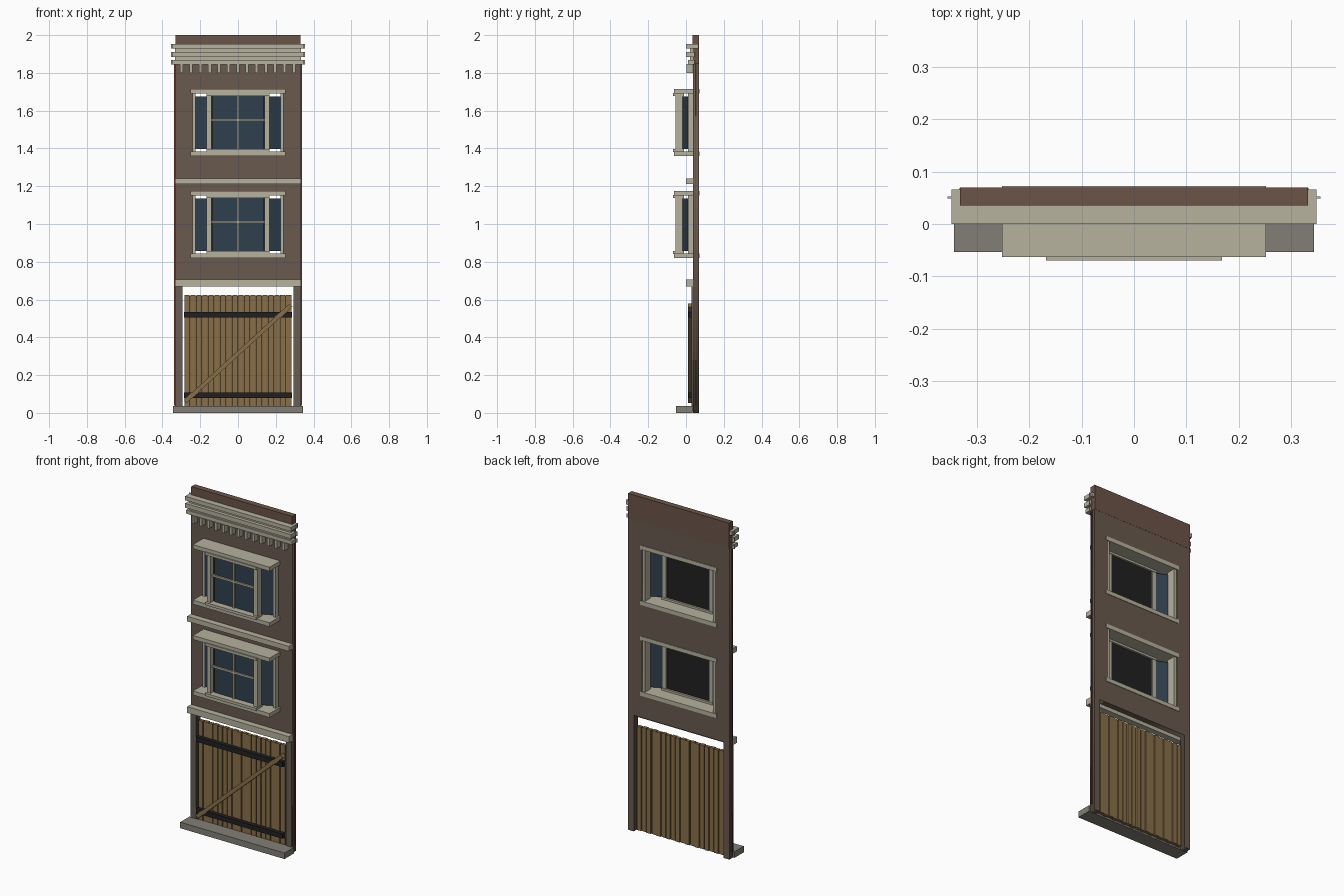
import bpy
from math import atan2, hypot
from mathutils import Matrix

cube = bpy.data.objects.get("Cube")
if cube:
    bpy.data.objects.remove(cube, do_unlink=True)


def material(name, rgb):
    """Flat material from an sRGB colour given in 0..255."""
    lin = [((c / 255 + 0.055) / 1.055) ** 2.4 for c in rgb] + [1]
    m = bpy.data.materials.new(name)
    m.use_nodes = True
    m.diffuse_color = lin
    bsdf = next(n for n in m.node_tree.nodes if n.type == 'BSDF_PRINCIPLED')
    bsdf.inputs["Base Color"].default_value = lin
    bsdf.inputs["Roughness"].default_value = 0.8
    return m


WALL = material("wall brown", (104, 90, 78))
PARAPET = material("parapet brown", (107, 84, 72))
TRIM = material("pale stone", (182, 178, 158))
STONE = material("step grey", (130, 127, 118))
POST = material("post grey brown", (102, 94, 85))
GLASS = material("window blue", (47, 64, 78))
BLACK = material("iron black", (32, 32, 33))
WOOD = material("plank brown", (136, 111, 72))
DARK_WOOD = material("dark plank brown", (112, 89, 57))
RED = material("brick red", (130, 62, 46))


def add_mesh(name, mesh, mat):
    ob = bpy.data.objects.new(name, mesh)
    mesh.materials.clear()
    mesh.materials.append(mat)
    bpy.context.collection.objects.link(ob)
    return ob


def box(name, x, y, z, mat, turn=None):
    """Box from (min, max) ranges; turn is an optional matrix applied after."""
    corners = [(a, b, c) for a in x for b in y for c in z]
    faces = [(0, 1, 3, 2), (4, 6, 7, 5), (0, 4, 5, 1),
             (2, 3, 7, 6), (0, 2, 6, 4), (1, 5, 7, 3)]
    mesh = bpy.data.meshes.new(name)
    mesh.from_pydata(corners, [], faces)
    if turn:
        mesh.transform(turn)
    return add_mesh(name, mesh, mat)


def wide(name, half, y, z, mat):
    return box(name, (-half, half), y, z, mat)


def pair(name, x, y, z, mat):
    """Left (+x) and right (-x) copies of a box."""
    box("left_" + name, x, y, z, mat)
    box("right_" + name, (-x[1], -x[0]), y, z, mat)


# Wall: one filled outline with a gate notch and two window holes
WINDOW_BASES = (0.82, 1.36)


def rectangle(half, low, high):
    return [(-half, low), (half, low), (half, high), (-half, high)]


outline = [(-0.333, 0), (-0.295, 0), (-0.295, 0.69), (0.295, 0.69),
           (0.295, 0), (0.333, 0), (0.333, 1.85), (-0.333, 1.85)]
curve = bpy.data.curves.new("wall_outline", 'CURVE')
curve.dimensions = '2D'
curve.fill_mode = 'BOTH'
curve.extrude = 0.0165
for points in [outline] + [rectangle(0.24, b, b + 0.35) for b in WINDOW_BASES]:
    spline = curve.splines.new('POLY')
    spline.points.add(len(points) - 1)
    for p, (px, pz) in zip(spline.points, points):
        p.co = (px, pz, 0, 1)
    spline.use_cyclic_u = True
helper = bpy.data.objects.new("wall_outline", curve)
bpy.context.collection.objects.link(helper)
graph = bpy.context.evaluated_depsgraph_get()
wall_mesh = bpy.data.meshes.new_from_object(helper.evaluated_get(graph))
bpy.data.objects.remove(helper, do_unlink=True)
wall_mesh.transform(Matrix.Translation((0, 0.0525, 0)) @ Matrix.Rotation(1.5707963, 4, 'X'))
add_mesh("wall", wall_mesh, WALL)
wide("parapet", 0.332, (0.035, 0.07), (1.85, 2.0), PARAPET)
pair("edge_fin", (0.332, 0.34), (0.049, 0.052), (0.04, 1.85), RED)

# Cornice bands, their end fins and the row of dentils
for i, (y, z) in enumerate([((0.01, 0.045), (1.845, 1.867)),
                            ((0.0, 0.045), (1.884, 1.91)),
                            ((0.0, 0.066), (1.928, 1.952))]):
    wide(f"cornice_band_{i + 1}", 0.348, y, z, TRIM)
    pair(f"cornice_fin_{i + 1}", (0.34, 0.355), (0.049, 0.052), z, TRIM)
wide("cornice_back", 0.333, (0.02, 0.036), (1.845, 1.952), TRIM)
for i in range(13):
    x = -0.298 + i * 0.0495
    box(f"dentil_{i + 1}", (x - 0.008, x + 0.008), (0.003, 0.036), (1.8, 1.846), TRIM)

# Floor bands
wide("upper_floor_band", 0.334, (0.0, 0.036), (1.212, 1.242), TRIM)
wide("lower_floor_band", 0.334, (0.0, 0.036), (0.668, 0.705), TRIM)

# Bay windows
for floor, b in zip(("lower", "upper"), WINDOW_BASES):
    name = floor + "_window_"
    wide(name + "sill", 0.252, (-0.063, 0.072), (b, b + 0.024), TRIM)
    wide(name + "sill_lip", 0.168, (-0.07, -0.01), (b + 0.02, b + 0.036), TRIM)
    wide(name + "lintel", 0.252, (-0.063, 0.072), (b + 0.33, b + 0.354), TRIM)
    wide(name + "lintel_lip", 0.168, (-0.07, -0.01), (b + 0.318, b + 0.334), TRIM)
    inner = (b + 0.03, b + 0.325)
    pair(name + "pillar", (0.141, 0.167), (-0.055, -0.013), inner, TRIM)
    pair(name + "jamb", (0.225, 0.241), (0.01, 0.066), (b + 0.02, b + 0.334), TRIM)
    wide(name + "backing", 0.166, (-0.027, -0.022), inner, BLACK)
    wide(name + "front_glass", 0.132, (-0.033, -0.027), inner, GLASS)
    wide(name + "upright_bar", 0.005, (-0.043, -0.03), inner, TRIM)
    wide(name + "cross_bar", 0.142, (-0.043, -0.03), (b + 0.186, b + 0.197), TRIM)
    # Slanted side panes between pillar and jamb
    for side, s in (("left", 1), ("right", -1)):
        dx, dy = s * 0.062, 0.028
        turn = Matrix.Translation((s * 0.165, -0.016, 0)) @ Matrix.Rotation(atan2(dy, dx), 4, 'Z')
        box(f"{name}{side}_glass", (0, hypot(dx, dy)), (-0.003, 0.003),
            (b + 0.036, b + 0.316), GLASS, turn)

# Step and gate posts
wide("step", 0.343, (-0.053, 0.034), (0, 0.036), STONE)
pair("gate_post", (0.296, 0.332), (0.03, 0.036), (0.036, 0.668), POST)

# Plank gate: raised planks over a thin dark board
PLANKS = 18
pitch = 0.57 / PLANKS
wide("gate_board", 0.284, (0.042, 0.048), (0.01, 0.62), DARK_WOOD)
for i in range(PLANKS):
    x = -0.285 + i * pitch
    shift = 0.004 * (i % 2)
    box(f"gate_plank_{i + 1}", (x + 0.002, x + pitch - 0.003),
        (0.034 + shift, 0.054 + shift), (0.008, 0.625), WOOD)

# Gate ironwork and diagonal brace
wide("upper_strap", 0.285, (0.012, 0.036), (0.505, 0.535), BLACK)
wide("lower_strap", 0.285, (0.012, 0.036), (0.08, 0.108), BLACK)
rise, run = 0.51, 0.56
tilt = Matrix.Translation((0, 0, 0.315)) @ Matrix.Rotation(-atan2(rise, run), 4, 'Y')
half = hypot(rise, run) / 2
box("diagonal_brace", (-half, half), (0.01, 0.035), (-0.011, 0.011), WOOD, tilt)
